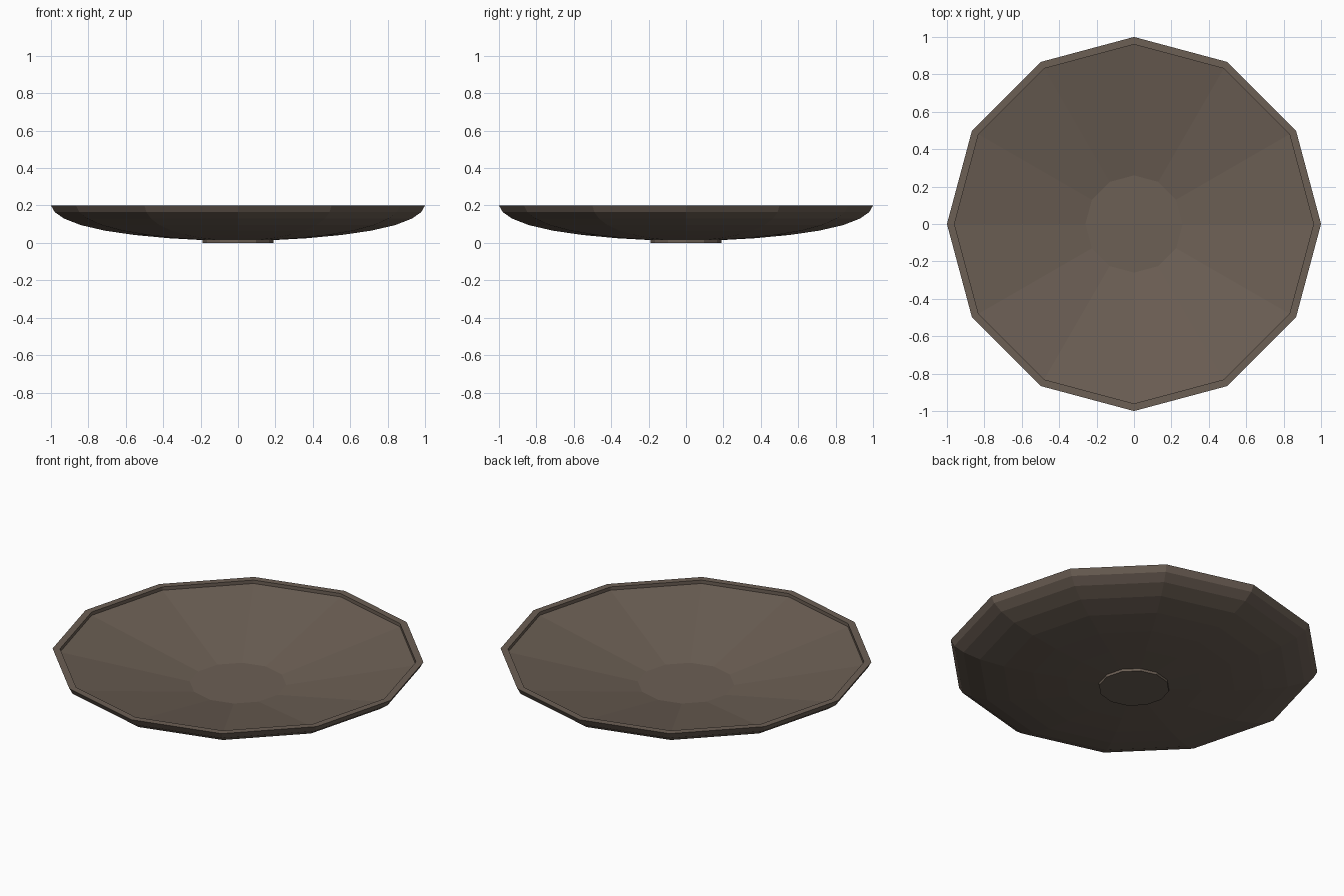
import bpy, bmesh
from math import cos, sin, tau

if "Cube" in bpy.data.objects:
    bpy.data.objects.remove(bpy.data.objects["Cube"])

SIDES = 12

mat = bpy.data.materials.new("dark_brown")
mat.diffuse_color = (0.15, 0.115, 0.09, 1)
mat.use_nodes = True
mat.node_tree.nodes["Principled BSDF"].inputs["Base Color"].default_value = mat.diffuse_color


def lathe(name, profile):
    """Revolve an (r, z) profile into a faceted solid, capped at both ends."""
    bm = bmesh.new()
    rings = [[bm.verts.new((r * cos(tau * i / SIDES), r * sin(tau * i / SIDES), z))
              for i in range(SIDES)] for r, z in profile]
    for a, b in zip(rings, rings[1:]):
        for i in range(SIDES):
            j = (i + 1) % SIDES
            bm.faces.new((a[i], a[j], b[j], b[i]))
    bm.faces.new(rings[0][::-1])
    bm.faces.new(rings[-1])
    bmesh.ops.recalc_face_normals(bm, faces=bm.faces[:])
    mesh = bpy.data.meshes.new(name)
    bm.to_mesh(mesh)
    bm.free()
    mesh.materials.append(mat)
    obj = bpy.data.objects.new(name, mesh)
    bpy.context.collection.objects.link(obj)
    return obj


# Dish: curved underside, flat rim, small inner step, sloping inside, flat floor
lathe("dish", [
    (0.19, 0.015), (0.37, 0.025), (0.55, 0.042), (0.71, 0.065), (0.84, 0.095),
    (0.93, 0.13), (0.98, 0.165), (1.0, 0.2),
    (0.96, 0.2), (0.96, 0.18), (0.26, 0.035),
])

# Foot: low disc the dish stands on
lathe("foot", [(0.19, 0.0), (0.19, 0.018)])
